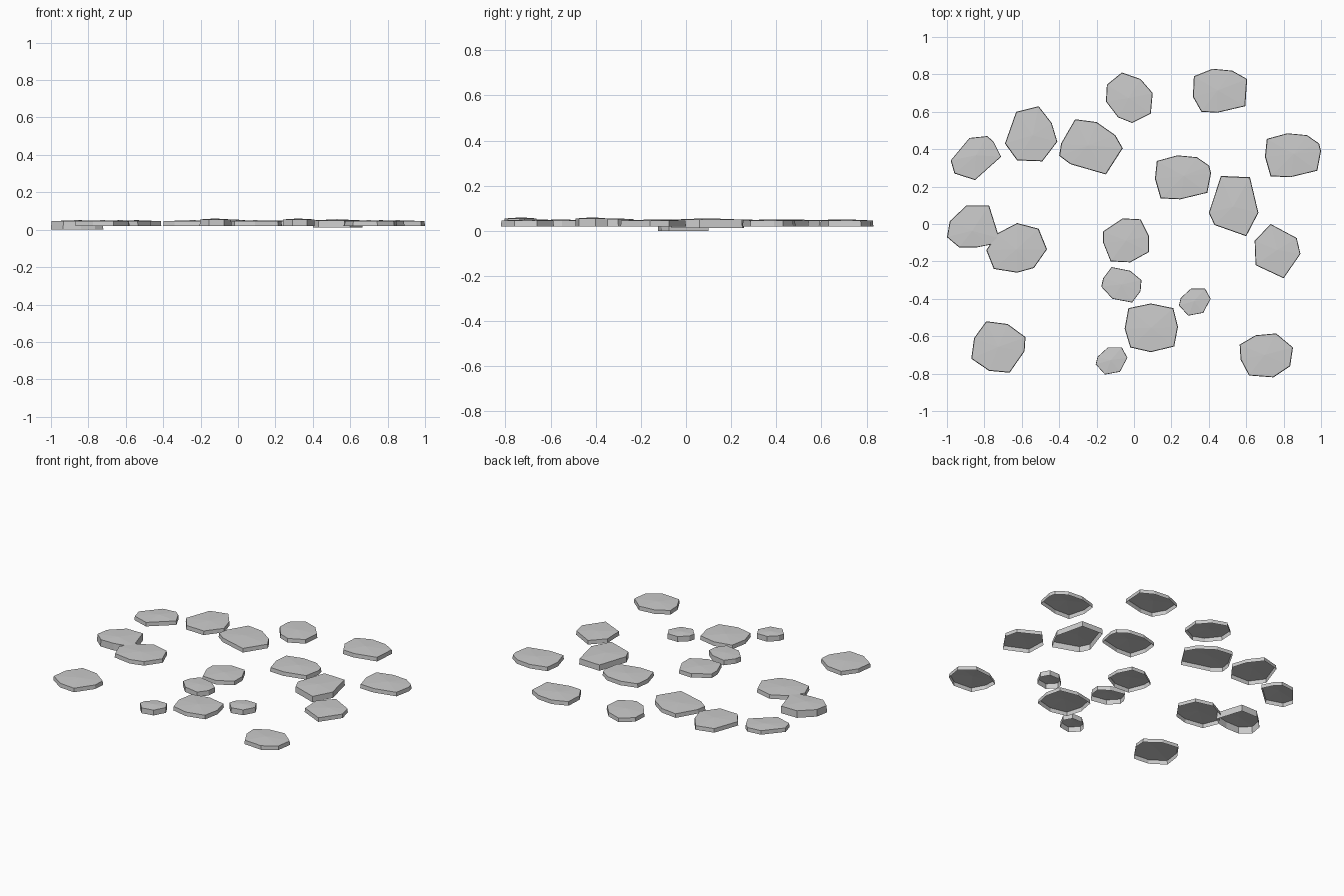
import bpy, bmesh
from mathutils import Vector

count = 0


def stone(outline, low=0.02, rim=0.046, crown=0.051, shift=(0, 0)):
    """One flat paving stone: side walls with a faceted, slightly domed top, open below."""
    global count
    count += 1
    pts = [Vector((x + shift[0], y + shift[1], 0)) for x, y in outline]
    centre = sum(pts, Vector()) / len(pts)
    bm = bmesh.new()
    bottom = [bm.verts.new((p.x, p.y, low)) for p in pts]
    top = []
    for p in pts:
        q = centre.lerp(p, 0.98)
        top.append(bm.verts.new((q.x, q.y, rim)))
    mid = bm.verts.new((centre.x, centre.y, crown))
    n = len(pts)
    for i in range(n):
        j = (i + 1) % n
        # outlines run clockwise
        bm.faces.new((bottom[j], bottom[i], top[i], top[j]))
        bm.faces.new((top[j], top[i], mid))
    mesh = bpy.data.meshes.new("paving_stone")
    bm.to_mesh(mesh)
    bm.free()
    obj = bpy.data.objects.new("paving_stone_%02d" % count, mesh)
    bpy.context.collection.objects.link(obj)


# back row
stone([(-.88, .46), (-.785, .47), (-.75, .44), (-.71, .36), (-.85, .235), (-.96, .27), (-.98, .34)])
stone([(-.63, .6), (-.51, .63), (-.44, .54), (-.41, .44), (-.49, .335), (-.625, .34), (-.69, .43)])
stone([(-.315, .56), (-.2, .545), (-.1, .475), (-.06, .405), (-.15, .265), (-.34, .32), (-.4, .365), (-.39, .43)])
stone([(-.065, .81), (.035, .775), (.1, .7), (.09, .59), (-.01, .54), (-.085, .57), (-.15, .655), (-.145, .745)])
stone([(.42, .83), (.525, .82), (.605, .775), (.595, .63), (.445, .595), (.36, .6), (.315, .68), (.32, .79)])

# two matching rounded slabs
slab = [(.82, .485), (.925, .475), (.99, .43), (1, .39), (.98, .285), (.835, .25), (.73, .255), (.7, .36), (.71, .455)]
stone(slab)
stone(slab, shift=(-.588, -.118))

# right side
stone([(.465, .257), (.62, .25), (.665, .06), (.6, -.065), (.43, -.005), (.4, .06)], low=0.012, rim=0.05, crown=0.056)
stone([(.73, 0), (.87, -.075), (.89, -.16), (.8, -.29), (.65, -.22), (.645, -.09)])

# left side, the first one sunk to the ground
stone([(-.895, .1), (-.775, .1), (-.72, -.075), (-.765, -.11), (-.84, -.125), (-.935, -.125), (-1, -.07), (-.985, .015)], low=0)
stone([(-.625, .005), (-.51, -.025), (-.465, -.135), (-.535, -.235), (-.625, -.26), (-.75, -.24), (-.79, -.14), (-.73, -.05)])

# middle
stone([(-.06, .03), (.035, .025), (.08, -.065), (.08, -.15), (-.02, -.205), (-.125, -.2), (-.165, -.1), (-.165, -.04)])
stone([(-.12, -.23), (-.02, -.25), (.04, -.3), (.035, -.36), (-.01, -.42), (-.115, -.4), (-.175, -.335), (-.165, -.29)], rim=0.052, crown=0.056)
stone([(.09, -.425), (.21, -.45), (.235, -.55), (.215, -.655), (.09, -.685), (-.02, -.66), (-.05, -.56), (-.03, -.45)])

# two matching pebbles
pebble = [(.305, -.345), (.38, -.345), (.41, -.4), (.37, -.475), (.29, -.49), (.24, -.435), (.25, -.395)]
stone(pebble, rim=0.055, crown=0.06)
stone(pebble, rim=0.055, crown=0.06, shift=(-.445, -.315))

# front corners
stone([(-.79, -.52), (-.675, -.535), (-.58, -.605), (-.585, -.68), (-.665, -.795), (-.775, -.785), (-.87, -.72), (-.855, -.61)])
stone([(.65, -.595), (.76, -.585), (.85, -.66), (.835, -.76), (.745, -.82), (.615, -.81), (.57, -.725), (.565, -.645)])
